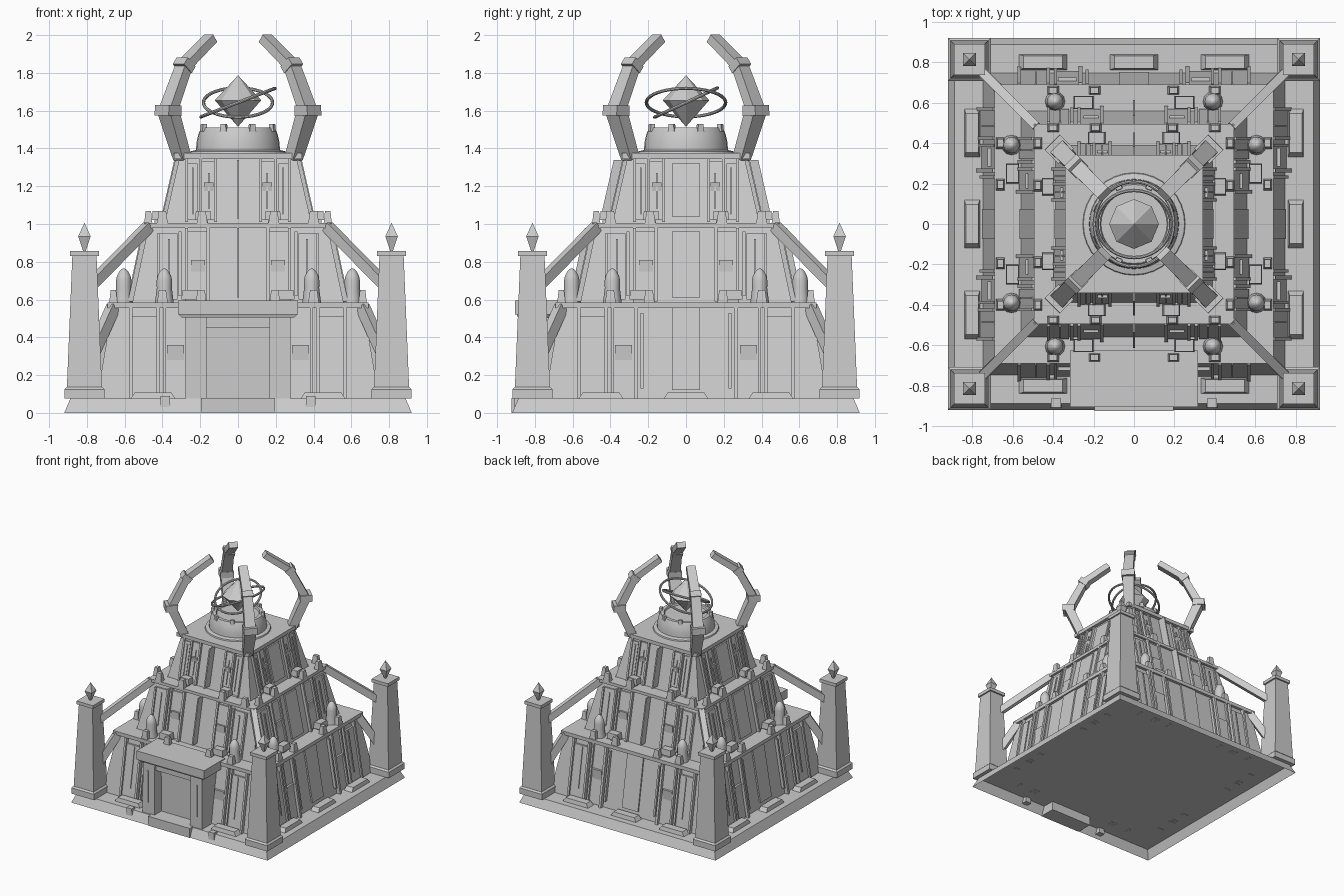
import bpy, bmesh, math
from mathutils import Vector, Matrix

if "Cube" in bpy.data.objects:
    bpy.data.objects.remove(bpy.data.objects["Cube"])

stone = bpy.data.materials.new("grey stone")
stone.diffuse_color = (0.6, 0.6, 0.6, 1)
stone.use_nodes = True
stone.node_tree.nodes["Principled BSDF"].inputs["Base Color"].default_value = stone.diffuse_color


def finish(name, bm, smooth=False, recalc=True):
    if recalc:
        bmesh.ops.recalc_face_normals(bm, faces=bm.faces[:])
    me = bpy.data.meshes.new(name)
    bm.to_mesh(me)
    bm.free()
    me.materials.append(stone)
    ob = bpy.data.objects.new(name, me)
    bpy.context.collection.objects.link(ob)
    if smooth:
        bpy.ops.object.select_all(action='DESELECT')
        ob.select_set(True)
        bpy.context.view_layer.objects.active = ob
        bpy.ops.object.shade_smooth_by_angle(angle=math.radians(35))
    return ob


def hexa(bm, low, high):
    """Six-sided block from four bottom and four top corners."""
    v = [bm.verts.new(p) for p in list(low) + list(high)]
    for f in ((3, 2, 1, 0), (4, 5, 6, 7), (0, 1, 5, 4), (1, 2, 6, 5), (2, 3, 7, 6), (3, 0, 4, 7)):
        bm.faces.new([v[i] for i in f])


def block(bm, x, y, z0, z1, a, b, taper=1.0):
    """Upright block at x, y with half sizes a, b, scaled by taper at the top."""
    def ring(z, s):
        return [(x + i * a * s, y + j * b * s, z) for i, j in ((-1, -1), (1, -1), (1, 1), (-1, 1))]
    hexa(bm, ring(z0, 1), ring(z1, taper))


def lathe(bm, x, y, profile, n):
    rows = []
    for r, z in profile:
        if r == 0:
            rows.append([bm.verts.new((x, y, z))] * n)
        else:
            rows.append([bm.verts.new((x + r * math.cos(2 * math.pi * i / n),
                                       y + r * math.sin(2 * math.pi * i / n), z)) for i in range(n)])
    for p, q in zip(rows, rows[1:]):
        for i in range(n):
            j = (i + 1) % n
            bm.faces.new(list(dict.fromkeys((p[i], p[j], q[j], q[i]))))


def side(k, u, out, z):
    """Side 0 front, 1 right, 2 back, 3 left; out is the distance from the centre."""
    return ((u, -out, z), (out, u, z), (-u, out, z), (-out, -u, z))[k]


def beam(bm, p, q, w0, t0, w1, t1):
    """Bar in a diagonal plane: w across the diagonal, t within its plane."""
    p, q = Vector(p), Vector(q)
    d = (q - p).normalized()
    across = Vector((-p.y, p.x, 0)).normalized()
    up = d.cross(across)
    def ring(c, w, t):
        return [c + across * i * w / 2 + up * j * t / 2 for i, j in ((-1, -1), (1, -1), (1, 1), (-1, 1))]
    hexa(bm, ring(p, w0, t0), ring(q, w1, t1))


corners = [(i, j) for i in (-1, 1) for j in (-1, 1)]

# Base skirt, open underneath
bm = bmesh.new()
block(bm, 0, 0, 0, 0.075, 0.92, 0.92, 0.965)
bmesh.ops.delete(bm, geom=[f for f in bm.faces if f.calc_center_median().z < 0.01], context='FACES_ONLY')
finish("base", bm, recalc=False)

# Stacked tiers: bottom half width, bottom z, top half width, top z
tiers = [(0.747, 0.076, 0.665, 0.56), (0.56, 0.58, 0.475, 0.98), (0.39, 1.0, 0.31, 1.35)]
for n, (hb, z0, ht, z1) in enumerate(tiers):
    bm = bmesh.new()
    block(bm, 0, 0, z0, z1, hb, hb, ht / hb)
    finish("tier_%d" % (n + 1), bm)
bm = bmesh.new()
for h, z0, z1 in ((0.69, 0.555, 0.585), (0.495, 0.98, 1.005), (0.34, 1.345, 1.375)):
    block(bm, 0, 0, z0, z1, h, h)
finish("tier_ledges", bm)


def panel(bm, tier, k, u0, u1, a, b, d_low, d_high=None):
    """Plate on a sloped wall, given depth at its foot and head."""
    hb, z0, ht, z1 = tiers[tier]
    rings = []
    for z, d in ((a, d_low), (b, d_low if d_high is None else d_high)):
        h = hb + (ht - hb) * (z - z0) / (z1 - z0)
        rings.append([side(k, u, h + o, z) for u, o in ((u0, d), (u1, d), (u1, -0.02), (u0, -0.02))])
    hexa(bm, *rings)


# Wall relief: frames are wide plates, ribs are narrow bars (tier, inner, outer, low, high, depth)
frames = [(0, 0.43, 0.56, 0.09, 0.51, 0.015), (0, 0.27, 0.385, 0.08, 0.555, 0.008),
          (1, 0.165, 0.27, 0.60, 0.96, 0.012), (1, 0.32, 0.42, 0.60, 0.95, 0.012),
          (2, 0.125, 0.19, 1.02, 1.33, 0.010), (2, 0.215, 0.27, 1.02, 1.32, 0.012)]
ribs = [(0, 0.415, 0.432, 0.07, 0.555, 0.03), (0, 0.558, 0.575, 0.07, 0.555, 0.03),
        (0, 0.482, 0.49, 0.17, 0.50, 0.022), (0, 0.225, 0.24, 0.13, 0.53, 0.025),
        (0, 0.255, 0.275, 0.07, 0.555, 0.032), (0, 0.38, 0.395, 0.07, 0.555, 0.025),
        (1, 0.15, 0.167, 0.59, 0.98, 0.025),
        (1, 0.265, 0.28, 0.59, 0.98, 0.03), (1, 0.30, 0.315, 0.62, 0.96, 0.025),
        (1, 0.36, 0.37, 0.66, 0.92, 0.02), (1, 0.415, 0.43, 0.59, 0.95, 0.025),
        (2, 0.112, 0.127, 1.01, 1.345, 0.02), (2, 0.152, 0.16, 1.08, 1.27, 0.018),
        (2, 0.19, 0.205, 1.01, 1.345, 0.025), (2, 0.235, 0.243, 1.05, 1.30, 0.02),
        (2, 0.265, 0.28, 1.01, 1.345, 0.02)]
windows = [(0, 0.285, 0.375, 0.28, 0.36), (1, 0.175, 0.25, 0.73, 0.81), (2, 0.13, 0.18, 1.17, 1.22)]
for name, items in (("wall_frames", frames), ("wall_ribs", ribs)):
    bm = bmesh.new()
    for k in range(4):
        for t, u0, u1, a, b, d in items:
            if k == 0 and t == 0 and u0 < 0.26:
                continue
            for s in (-1, 1):
                panel(bm, t, k, s * u0, s * u1, a, b, d)
    finish(name, bm)
bm = bmesh.new()
for k in range(4):
    for t, u0, u1, a, b in windows:
        for s in (-1, 1):
            panel(bm, t, k, s * u0, s * u1, a, b, 0.008, 0.026)
finish("window_hoods", bm)

# Central doors on the sides, thin blades on the front and back
bm = bmesh.new()
for k in (1, 2, 3):
    panel(bm, 0, k, -0.075, 0.075, 0.12, 0.555, 0.012)
for k in (1, 3):
    panel(bm, 1, k, -0.075, 0.075, 0.61, 0.96, 0.012)
    panel(bm, 2, k, -0.075, 0.075, 1.04, 1.32, 0.012)
finish("centre_panels", bm)
bm = bmesh.new()
for k in (0, 2):
    panel(bm, 1, k, -0.005, 0.005, 0.61, 0.98, 0.06)
    panel(bm, 2, k, -0.005, 0.005, 1.03, 1.34, 0.07)
finish("centre_blades", bm)

# Low pads round the foot of the walls
bm = bmesh.new()
for k in range(4):
    for u in (-0.45, 0, 0.45):
        if k or u:
            p = side(k, u, 0.80, 0)
            a, b = (0.118, 0.038) if k % 2 == 0 else (0.038, 0.118)
            block(bm, p[0], p[1], 0.076, 0.108, a, b, 0.82)
for s in (-1, 1):
    block(bm, s * 0.385, -0.885, 0.03, 0.09, 0.027, 0.025, 0.9)
finish("foot_pads", bm)

# Entrance
bm = bmesh.new()
for s in (-1, 1):
    block(bm, s * 0.222, -0.75, 0.076, 0.52, 0.057, 0.13, 0.97)
    block(bm, s * 0.23, -0.876, 0.17, 0.44, 0.006, 0.008)
finish("entrance_piers", bm)
bm = bmesh.new()
block(bm, 0, -0.775, 0.505, 0.525, 0.298, 0.115, 1.06)
block(bm, 0, -0.765, 0.52, 0.594, 0.317, 0.14)
block(bm, 0, -0.78, 0.45, 0.51, 0.17, 0.08)
finish("entrance_roof", bm)
bm = bmesh.new()
block(bm, 0, -0.74, 0.076, 0.46, 0.17, 0.05)
finish("entrance_door", bm)
bm = bmesh.new()
block(bm, 0, -0.855, 0, 0.08, 0.195, 0.07)
finish("entrance_step", bm)

# Corner pillars with pointed finials
bm = bmesh.new()
for i, j in corners:
    x, y = i * 0.813, j * 0.813
    block(bm, x, y, 0.076, 0.125, 0.106, 0.106)
    block(bm, x, y, 0.125, 0.137, 0.106, 0.106, 0.88)
    block(bm, x, y, 0.13, 0.83, 0.093, 0.093, 0.69)
    block(bm, x, y, 0.83, 0.857, 0.077, 0.077)
finish("corner_pillars", bm)
bm = bmesh.new()
for i, j in corners:
    x, y = i * 0.813, j * 0.813
    block(bm, x, y, 0.855, 0.935, 0.006, 0.006, 5.5)
    block(bm, x, y, 0.935, 1.005, 0.033, 0.033, 0.02)
finish("pillar_finials", bm)

# Diagonal braces from the tier corners to the pillars
bm = bmesh.new()
for i, j in corners:
    beam(bm, (i * 0.475, j * 0.475, 0.985), (i * 0.78, j * 0.78, 0.675), 0.045, 0.055, 0.045, 0.055)
    beam(bm, (i * 0.66, j * 0.66, 0.56), (i * 0.79, j * 0.79, 0.27), 0.05, 0.06, 0.05, 0.06)
finish("diagonal_braces", bm)

# Ornaments along the ledges
bm_m, bm_c, bm_b = bmesh.new(), bmesh.new(), bmesh.new()
for k in range(4):
    for s in (-1, 1):
        for u, out, z in ((0.40, 0.66, 0.58), (0.195, 0.66, 0.58), (0.40, 0.475, 1.0), (0.19, 0.475, 1.0)):
            x, y, _ = side(k, s * u, out, 0)
            a, b = (0.029, 0.022) if k % 2 == 0 else (0.022, 0.029)
            block(bm_m, x, y, z, z + 0.07, a, b, 0.65)
        for u, out, z, a, b in ((0.25, 0.60, 0.60, 0.05, 0.033), (0.185, 0.425, 1.02, 0.043, 0.03)):
            x, y, _ = side(k, s * u, out, 0)
            if k % 2:
                a, b = b, a
            block(bm_c, x, y, z - 0.02, z, a * 0.6, b * 0.6)
            block(bm_c, x, y, z, z + 0.05, a, b, 0.88)
        x, y, _ = side(k, s * 0.39, 0.605, 0)
        lathe(bm_b, x, y, [(0, 0.58), (0.05, 0.58), (0.04, 0.66), (0.041, 0.70), (0.036, 0.725),
                           (0.024, 0.748), (0.01, 0.762), (0, 0.765)], 12)
finish("ledge_merlons", bm_m)
finish("ledge_crates", bm_c)
finish("ledge_domes", bm_b, True)

# Round crown with small teeth on its rim
bm = bmesh.new()
lathe(bm, 0, 0, [(0, 1.37), (0.255, 1.37), (0.25, 1.385), (0.222, 1.392), (0.22, 1.43), (0.21, 1.475),
                 (0.195, 1.51), (0.168, 1.51), (0.163, 1.495), (0, 1.495)], 32)
finish("crown", bm, True)
bm = bmesh.new()
for i in range(8):
    part = bmesh.new()
    block(part, 0.196, 0, 1.49, 1.53, 0.014, 0.018, 0.8)
    part.transform(Matrix.Rotation(math.radians(22.5 + 45 * i), 4, 'Z'))
    me = bpy.data.meshes.new("tooth")
    part.to_mesh(me)
    part.free()
    bm.from_mesh(me)
    bpy.data.meshes.remove(me)
finish("crown_teeth", bm)

# Floating crystal and its two tilted rings
bm = bmesh.new()
lathe(bm, 0, 0, [(0, 1.515), (0.123, 1.655), (0, 1.787)], 8)
finish("crystal", bm)
for name, r, axis, ang in (("inner_ring", 0.183, 'X', 25), ("outer_ring", 0.21, 'Y', -21)):
    bm = bmesh.new()
    prof = [(r + 0.009 * math.cos(math.pi * i / 4), 0.009 * math.sin(math.pi * i / 4)) for i in range(9)]
    lathe(bm, 0, 0, prof, 40)
    bmesh.ops.remove_doubles(bm, verts=bm.verts[:], dist=1e-5)
    bm.transform(Matrix.Translation((0, 0, 1.643)) @ Matrix.Rotation(math.radians(ang), 4, axis))
    finish(name, bm, True)

# Four bent arms with collars at the joints
path = [(0.295, 1.35), (0.37, 1.60), (0.285, 1.84), (0.145, 1.983)]
bm, bm_j = bmesh.new(), bmesh.new()
for i, j in corners:
    pts = [Vector((i * d, j * d, z)) for d, z in path]
    for n, (w0, t0, w1, t1) in enumerate(((0.075, 0.065, 0.095, 0.07), (0.085, 0.06, 0.075, 0.055),
                                          (0.075, 0.05, 0.07, 0.047))):
        beam(bm, pts[n], pts[n + 1], w0, t0, w1, t1)
    for n, w, t, h in ((1, 0.105, 0.095, 0.055), (2, 0.085, 0.075, 0.045)):
        d = (pts[n + 1] - pts[n - 1]).normalized() * h / 2
        beam(bm_j, pts[n] - d, pts[n] + d, w, t, w, t)
finish("arms", bm)
finish("arm_collars", bm_j)
